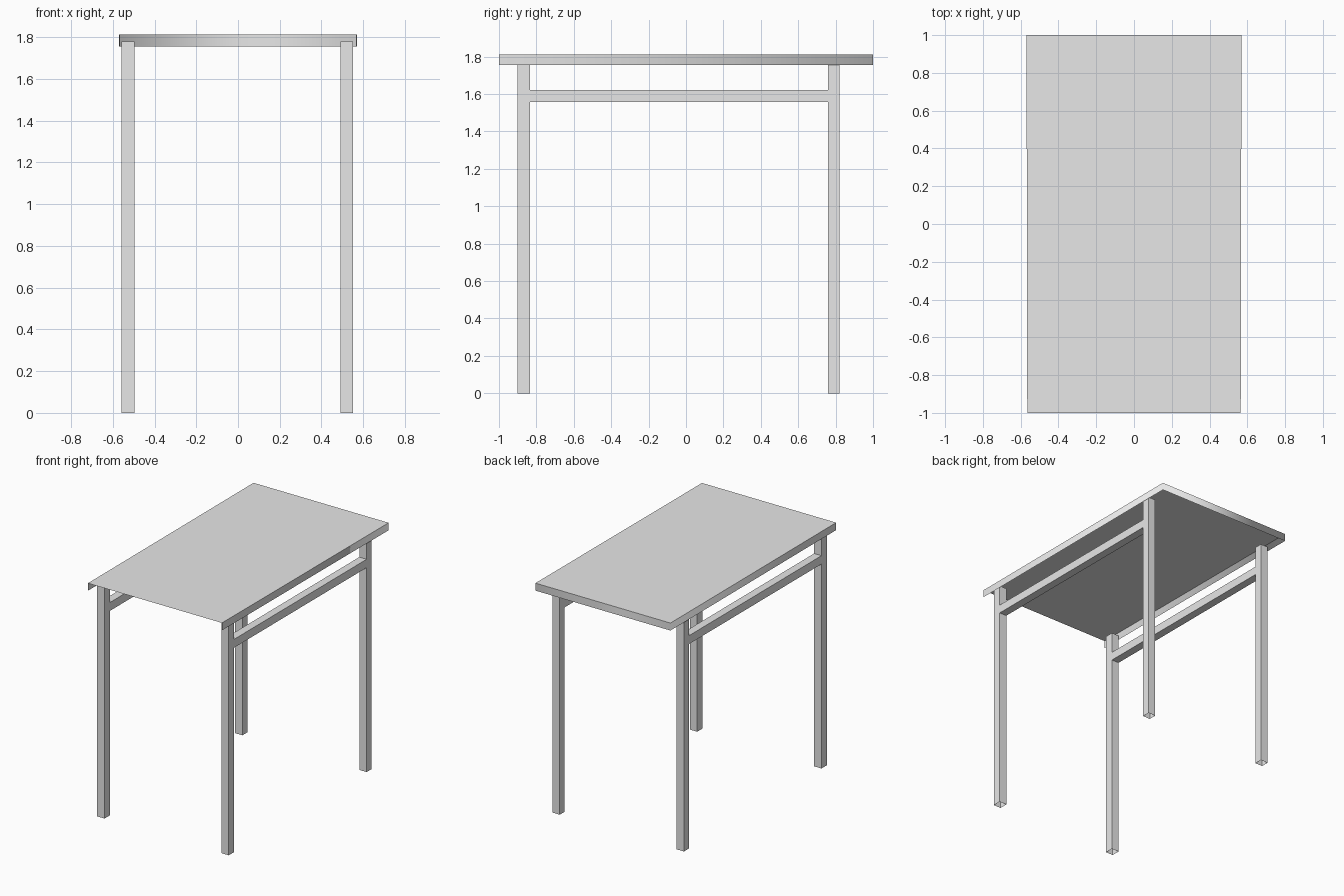
import bpy
import bmesh

cube = bpy.data.objects.get("Cube")
if cube:
    bpy.data.objects.remove(cube, do_unlink=True)

# One grey for the whole table
grey = bpy.data.materials.new("light_grey")
grey.use_nodes = True
color = (0.8, 0.8, 0.8, 1.0)
grey.diffuse_color = color
grey.node_tree.nodes["Principled BSDF"].inputs["Base Color"].default_value = color


def add_object(name, bm):
    mesh = bpy.data.meshes.new(name)
    bm.to_mesh(mesh)
    bm.free()
    mesh.materials.append(grey)
    obj = bpy.data.objects.new(name, mesh)
    bpy.context.collection.objects.link(obj)
    return obj


def tube(name, low, high, axis):
    """Thin-walled square tube, open at both ends along the given axis."""
    bm = bmesh.new()
    bmesh.ops.create_cube(bm, size=1)
    ends = [f for f in bm.faces if abs(f.normal[axis]) > 0.5]
    bmesh.ops.delete(bm, geom=ends, context="FACES_ONLY")
    for v in bm.verts:
        for i in range(3):
            v.co[i] = low[i] + (v.co[i] + 0.5) * (high[i] - low[i])
    return add_object(name, bm)


TOP, SKIRT_BOTTOM, LEG_TOP = 1.812, 1.755, 1.78
FRONT_LEG, BACK_LEG = (-0.9, -0.835), (0.76, 0.82)

# Sheet top, very slightly wider at the back
outline = [(0.565, -1), (0.569, 1), (-0.569, 1), (-0.565, -1)]
bm = bmesh.new()
bm.faces.new([bm.verts.new((x, y, TOP)) for x, y in outline])
add_object("table_top", bm)

# Folded skirt along the sides and back, open at the front, softly shaded
bm = bmesh.new()
upper = [bm.verts.new((x, y, TOP)) for x, y in outline]
lower = [bm.verts.new((x, y, SKIRT_BOTTOM)) for x, y in outline]
for i in range(len(outline) - 1):
    face = bm.faces.new((lower[i], lower[i + 1], upper[i + 1], upper[i]))
    face.smooth = True
add_object("table_skirt", bm)

# Legs and upper side rails
for side, x0, x1 in (("left", 0.49, 0.552), ("right", -0.557, -0.495)):
    for end, (y0, y1) in (("front", FRONT_LEG), ("back", BACK_LEG)):
        tube(f"{end}_{side}_leg", (x0, y0, 0), (x1, y1, LEG_TOP), 2)
    tube(f"{side}_rail", (x0, FRONT_LEG[1], 1.557), (x1, BACK_LEG[0], 1.621), 1)
